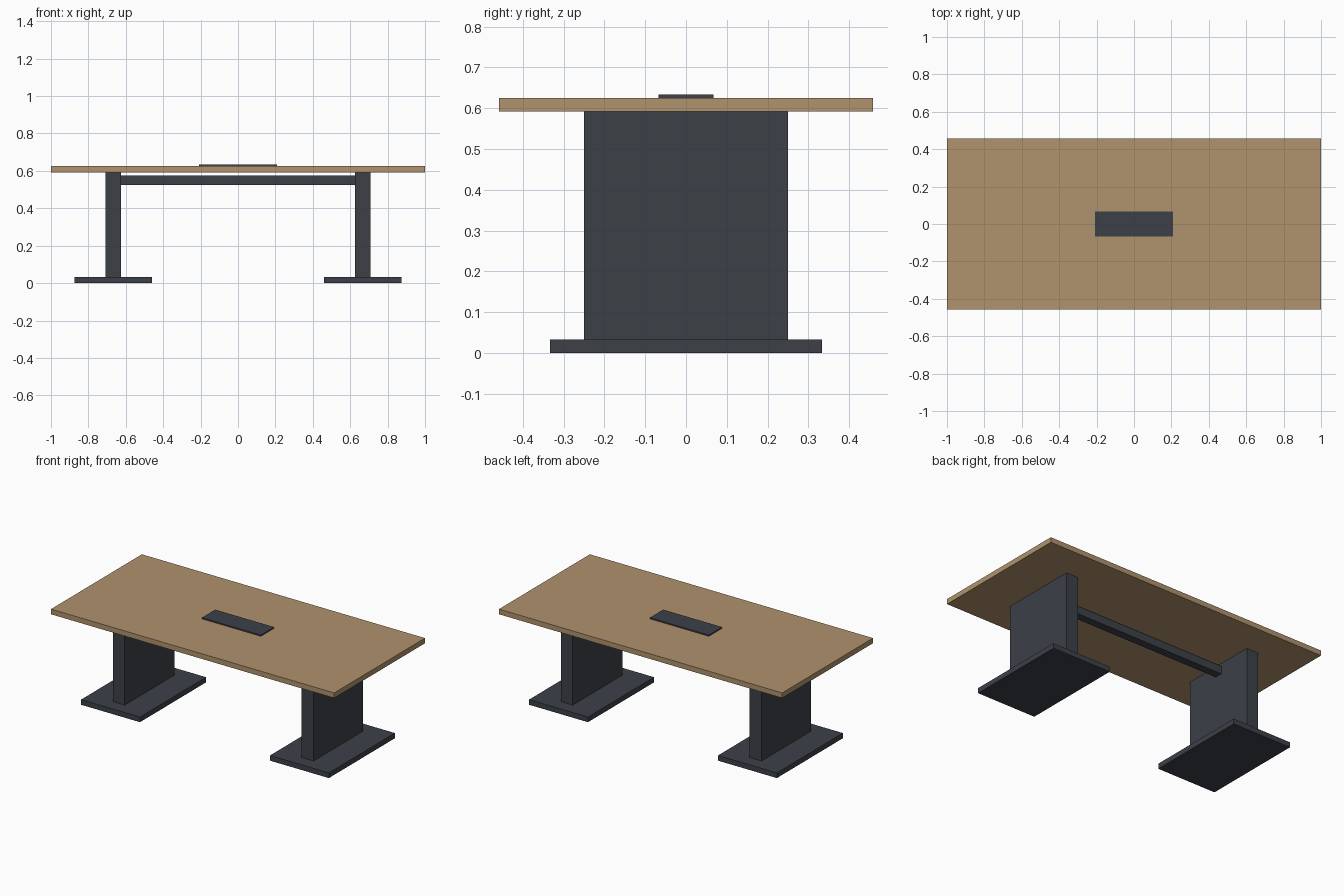
import bpy

if "Cube" in bpy.data.objects:
    bpy.data.objects.remove(bpy.data.objects["Cube"], do_unlink=True)


def make_material(name, colour):
    mat = bpy.data.materials.new(name)
    mat.use_nodes = True
    mat.diffuse_color = colour
    mat.node_tree.nodes["Principled BSDF"].inputs["Base Color"].default_value = colour
    return mat


def box(name, low, high, mat):
    """Add a box spanning two opposite corners."""
    centre = [(a + b) / 2 for a, b in zip(low, high)]
    bpy.ops.mesh.primitive_cube_add(size=1, location=centre)
    obj = bpy.context.object
    obj.name = name
    obj.scale = [b - a for a, b in zip(low, high)]
    bpy.ops.object.transform_apply(location=False, rotation=False, scale=True)
    obj.data.materials.append(mat)
    return obj


wood = make_material("light wood", (0.434, 0.287, 0.156, 1))
metal = make_material("dark grey metal", (0.045, 0.052, 0.064, 1))

# Heights of the stacked parts
base_top = 0.033
top_under = 0.592
top_upper = 0.625
leg_centre = 0.667

# Tabletop and the cable cover plate on it
box("tabletop", (-1, -0.458, top_under), (1, 0.458, top_upper), wood)
box("cable_cover", (-0.208, -0.067, top_upper), (0.208, 0.067, 0.633), metal)

# Panel leg and foot plate at each end
for side, sign in (("left", 1), ("right", -1)):
    x = sign * leg_centre
    box(side + "_foot_plate", (x - 0.208, -0.333, 0), (x + 0.208, 0.333, base_top), metal)
    box(side + "_leg_panel", (x - 0.042, -0.25, base_top), (x + 0.042, 0.25, top_under), metal)

# Crossbeam between the legs
box("crossbeam", (-0.625, -0.025, 0.525), (0.625, 0.025, 0.575), metal)
